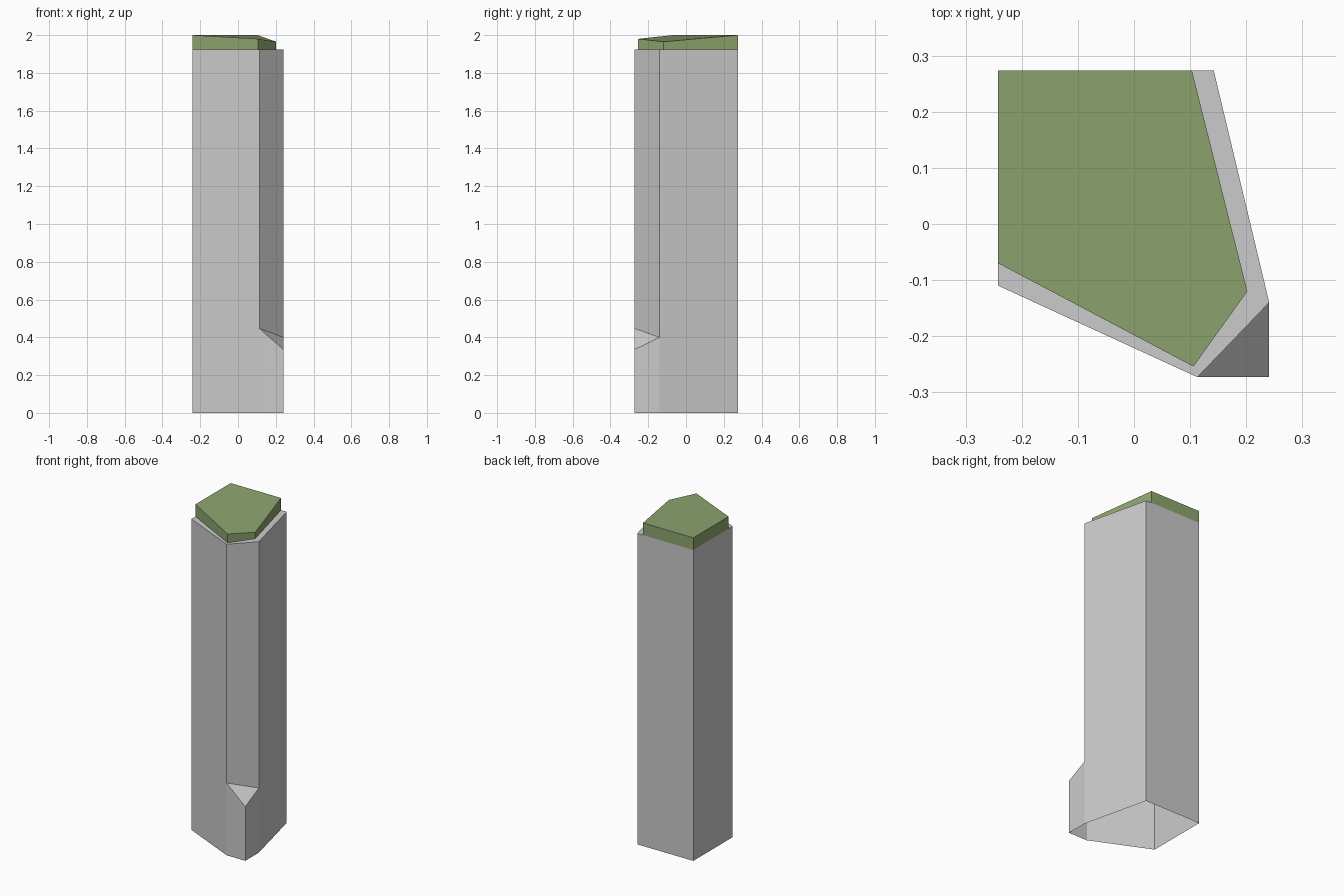
import bpy, bmesh

if "Cube" in bpy.data.objects:
    bpy.data.objects.remove(bpy.data.objects["Cube"])

TOP, SHOULDER = 2.0, 1.925


def make_object(name, faces, material=None):
    """Build a flat-shaded mesh from faces given as lists of points."""
    bm = bmesh.new()
    for f in faces:
        bm.faces.new([bm.verts.new(p) for p in f])
    bmesh.ops.remove_doubles(bm, verts=bm.verts[:], dist=0.0005)
    bmesh.ops.recalc_face_normals(bm, faces=bm.faces[:])
    mesh = bpy.data.meshes.new(name)
    bm.to_mesh(mesh)
    bm.free()
    ob = bpy.data.objects.new(name, mesh)
    bpy.context.collection.objects.link(ob)
    if material:
        mesh.materials.append(material)
    return ob


def at(p, z):
    return (p[0], p[1], z)


def wall(p, q, zp0, zq0, zp1, zq1):
    return [at(p, zp0), at(q, zq0), at(q, zq1), at(p, zp1)]


# Plan outlines, counter-clockwise from the back left corner
outer = [(-0.242, 0.274), (-0.242, -0.11), (0.113, -0.273), (0.241, -0.14), (0.142, 0.274)]
inner = [(-0.242, 0.274), (-0.242, -0.07), (0.106, -0.254), (0.202, -0.12), (0.103, 0.274)]
corner = (0.241, -0.273)
_, left, front, right, back = outer

# Rock column: open underneath, with a broken-off front right corner
column = []
for i in range(5):
    p, q = outer[i], outer[(i + 1) % 5]
    if i == 2:
        column.append(wall(p, q, 0.447, 0.40, SHOULDER, SHOULDER))
    elif i == 1:
        column.append([at(p, 0), at(q, 0), at(q, 0.447), at(q, SHOULDER), at(p, SHOULDER)])
    elif i == 3:
        column.append([at(p, 0), at(q, 0), at(q, SHOULDER), at(p, SHOULDER), at(p, 0.40)])
    else:
        column.append(wall(p, q, 0, 0, SHOULDER, SHOULDER))

# Remaining stub of the broken corner and its sloping ledge
column.append(wall(front, corner, 0, 0, 0.447, 0.335))
column.append(wall(corner, right, 0, 0, 0.335, 0.40))
column.append([at(front, 0.447), at(corner, 0.335), at(right, 0.40)])

# Narrow shoulder around the grass
for i in (1, 2, 3):
    column.append([at(outer[i], SHOULDER), at(outer[i + 1], SHOULDER),
                   at(inner[i + 1], SHOULDER), at(inner[i], SHOULDER)])
make_object("rock_column", column)

# Grass cap with two dipped front right corners
green = bpy.data.materials.new("grass_green")
green.diffuse_color = (0.27, 0.38, 0.16, 1)
green.use_nodes = True
green.node_tree.nodes["Principled BSDF"].inputs["Base Color"].default_value = green.diffuse_color
heights = [TOP, TOP, 1.98, 1.965, TOP]
cap = [[at(p, z) for p, z in zip(inner, heights)]]
for i in range(5):
    j = (i + 1) % 5
    cap.append(wall(inner[i], inner[j], SHOULDER, SHOULDER, heights[i], heights[j]))
make_object("grass_cap", cap, green)
